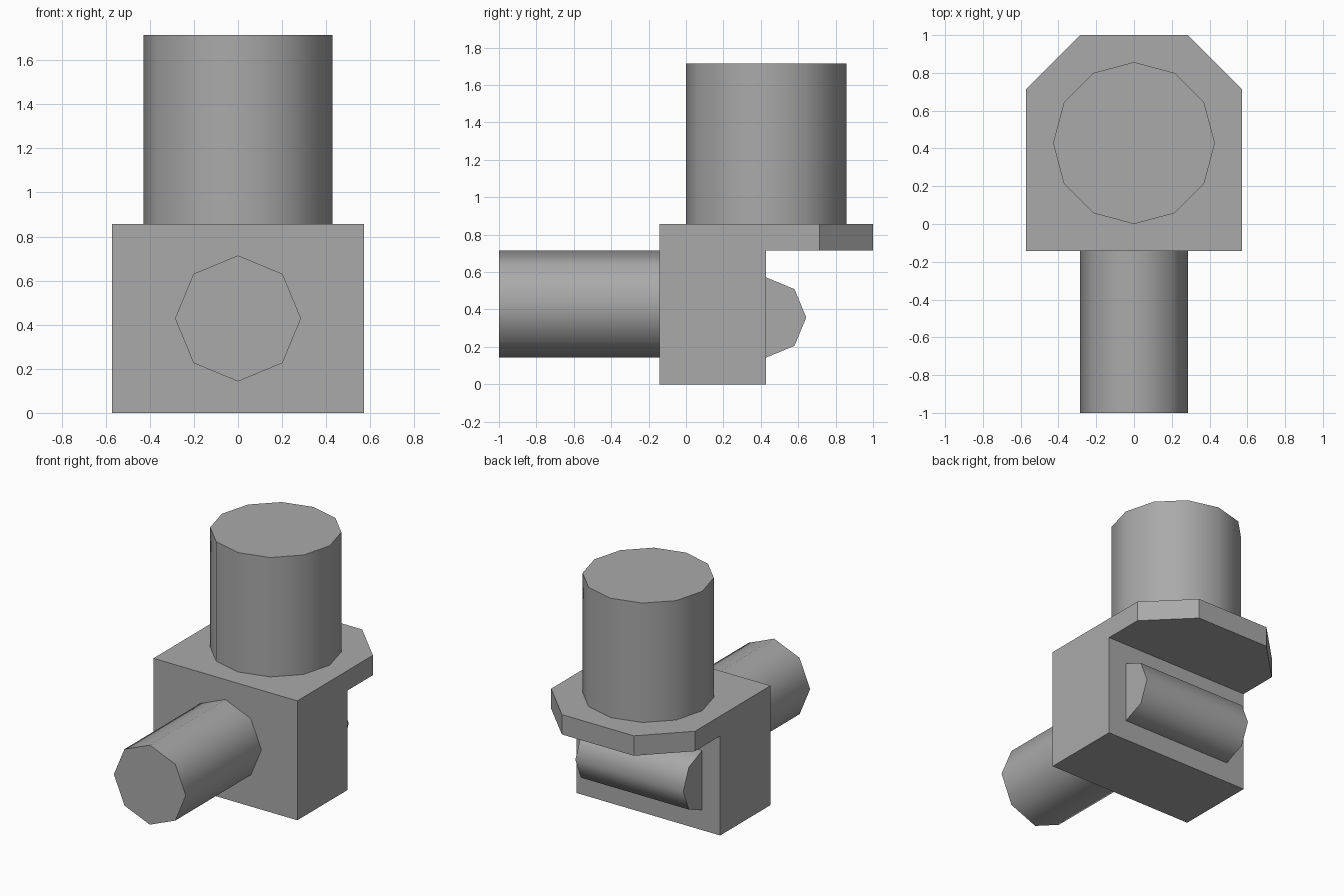
import bpy, bmesh, math
from mathutils import Matrix, Vector

if "Cube" in bpy.data.objects:
    bpy.data.objects.remove(bpy.data.objects["Cube"])

U = 1 / 7  # design unit

grey = bpy.data.materials.new("medium grey")
grey.diffuse_color = (0.4, 0.4, 0.4, 1)
grey.use_nodes = True
grey.node_tree.nodes["Principled BSDF"].inputs["Base Color"].default_value = grey.diffuse_color


def finish(name, bm, smooth=False):
    bmesh.ops.recalc_face_normals(bm, faces=bm.faces)
    mesh = bpy.data.meshes.new(name)
    bm.to_mesh(mesh)
    bm.free()
    mesh.materials.append(grey)
    if smooth:
        mesh.shade_smooth()
        mesh.set_sharp_from_angle(angle=math.radians(50))
    obj = bpy.data.objects.new(name, mesh)
    bpy.context.collection.objects.link(obj)
    return obj


def peg(name, sides, radius, start, end):
    """Closed cylinder between two points, given in design units."""
    a, b = Vector(start) * U, Vector(end) * U
    axis = b - a
    turn = Vector((0, 0, 1)).rotation_difference(axis).to_matrix().to_4x4()
    bm = bmesh.new()
    bmesh.ops.create_cone(bm, cap_ends=True, segments=sides, radius1=radius * U,
                          radius2=radius * U, depth=axis.length,
                          matrix=Matrix.Translation((a + b) / 2) @ turn)
    return finish(name, bm, smooth=True)


# Body: side profile with an overhanging top plate, extruded across x
bm = bmesh.new()
profile = [(-1, 0), (3, 0), (3, 5), (7, 5), (7, 6), (-1, 6)]
face = bm.faces.new([bm.verts.new((-4 * U, y * U, z * U)) for y, z in profile])
ext = bmesh.ops.extrude_face_region(bm, geom=[face], use_keep_orig=True)
bmesh.ops.translate(bm, vec=(8 * U, 0, 0),
                    verts=[g for g in ext["geom"] if isinstance(g, bmesh.types.BMVert)])
# Chamfer the two back corners of the plate
corners = [e for e in bm.edges if all(v.co.y > 0.99 for v in e.verts)
           and abs(e.verts[0].co.x - e.verts[1].co.x) < 1e-4]
bmesh.ops.bevel(bm, geom=corners, offset=2 * U, segments=1, affect='EDGES',
                clamp_overlap=False)
finish("body_with_top_plate", bm)

# Upright stud, front pin and half-sunk back roller
peg("top_stud", 12, 3, (0, 3, 6), (0, 3, 12))
peg("front_pin", 8, 2, (0, -1, 3), (0, -7, 3))
peg("back_roller", 8, 1.5, (-3, 3, 2.5), (3, 3, 2.5))
